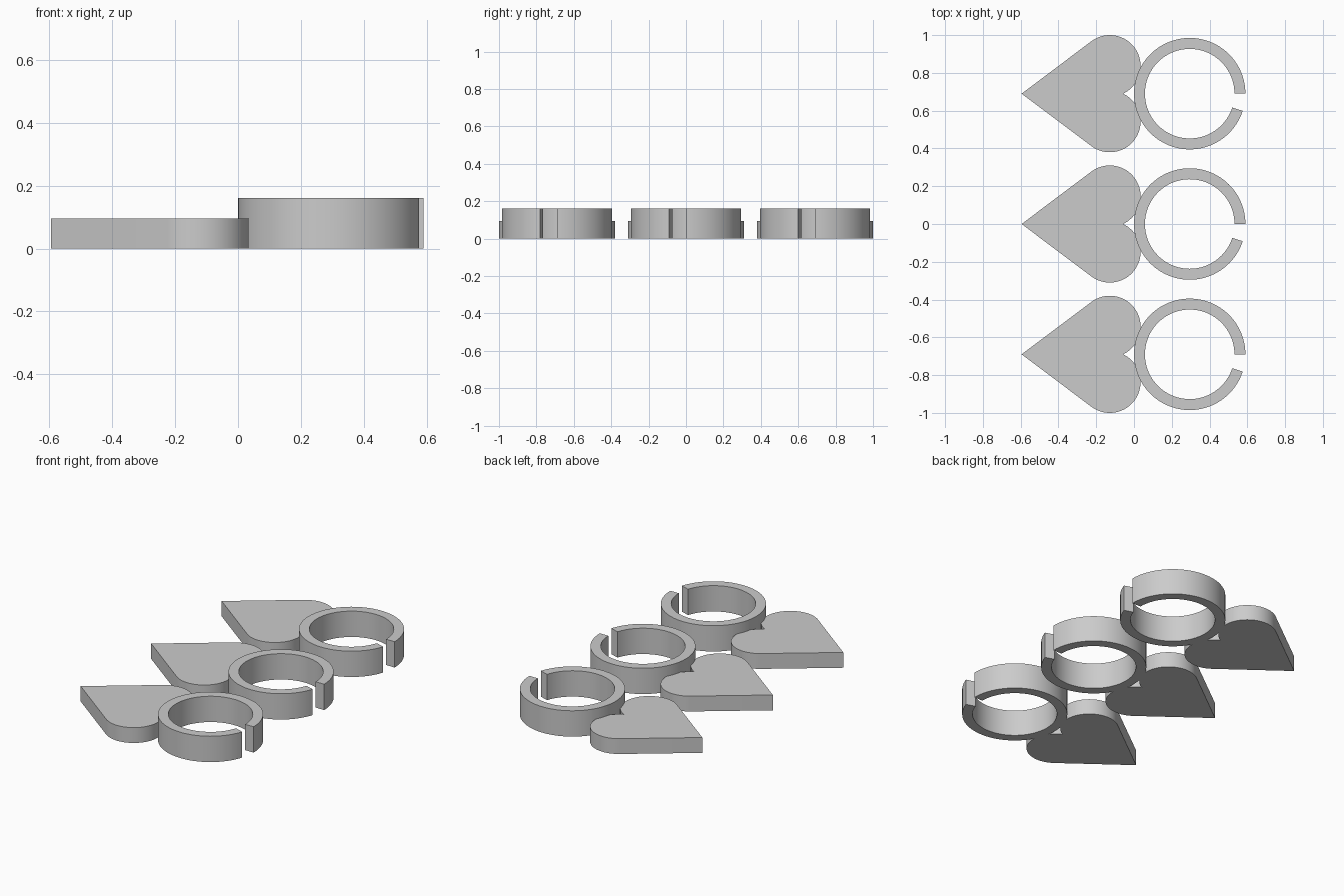
import bpy, bmesh, math

if "Cube" in bpy.data.objects:
    bpy.data.objects.remove(bpy.data.objects["Cube"])

SPACING = 0.69                              # distance between the charms
TIP_X = -0.595                              # heart point
LOBE_X, LOBE_Y, LOBE_R = -0.128, 0.147, 0.163
HEART_H = 0.095
RING_X, RING_OUT, RING_IN, RING_H = 0.295, 0.295, 0.237, 0.16
GAP = math.radians(18)                      # opening in the ring

grey = bpy.data.materials.new("plain grey")
grey.diffuse_color = (0.6, 0.6, 0.6, 1)
grey.use_nodes = True
grey.node_tree.nodes["Principled BSDF"].inputs["Base Color"].default_value = grey.diffuse_color


def arc(cx, cy, r, a0, a1, n):
    return [(cx + r * math.cos(a0 + (a1 - a0) * i / n),
             cy + r * math.sin(a0 + (a1 - a0) * i / n)) for i in range(n + 1)]


def extrude_outline(name, outline, height, y):
    """Solid plate from a counter-clockwise outline standing on z = 0."""
    bm = bmesh.new()
    face = bm.faces.new([bm.verts.new((px, py, 0)) for px, py in outline])
    top = bmesh.ops.extrude_face_region(bm, geom=[face])
    bmesh.ops.translate(bm, vec=(0, 0, height),
                        verts=[g for g in top["geom"] if isinstance(g, bmesh.types.BMVert)])
    bmesh.ops.recalc_face_normals(bm, faces=bm.faces[:])
    mesh = bpy.data.meshes.new(name)
    bm.to_mesh(mesh)
    bm.free()
    mesh.materials.append(grey)
    obj = bpy.data.objects.new(name, mesh)
    obj.location.y = y
    bpy.context.collection.objects.link(obj)
    bpy.context.view_layer.objects.active = obj
    obj.select_set(True)
    bpy.ops.object.shade_smooth_by_angle(angle=math.radians(30))
    obj.select_set(False)


# Heart outline: notch, round lobe, straight side to the point, then mirrored
notch_dx = math.sqrt(LOBE_R ** 2 - LOBE_Y ** 2)
start = math.atan2(-LOBE_Y, notch_dx)
dx = LOBE_X - TIP_X
end = math.atan2(LOBE_Y, dx) + math.asin(LOBE_R / math.hypot(dx, LOBE_Y)) + math.pi / 2
lobe = arc(LOBE_X, LOBE_Y, LOBE_R, start, end, 40)
heart = lobe + [(TIP_X, 0)] + [(x, -y) for x, y in reversed(lobe[1:])]

# Open ring outline: outer arc forward, inner arc back
sweep = 2 * math.pi - GAP
ring = arc(RING_X, 0, RING_OUT, 0, sweep, 90) + arc(RING_X, 0, RING_IN, sweep, 0, 90)

for i, label in enumerate(("front", "middle", "back")):
    y = (i - 1) * SPACING
    extrude_outline(label + "_heart", heart, HEART_H, y)
    extrude_outline(label + "_ring", ring, RING_H, y)
